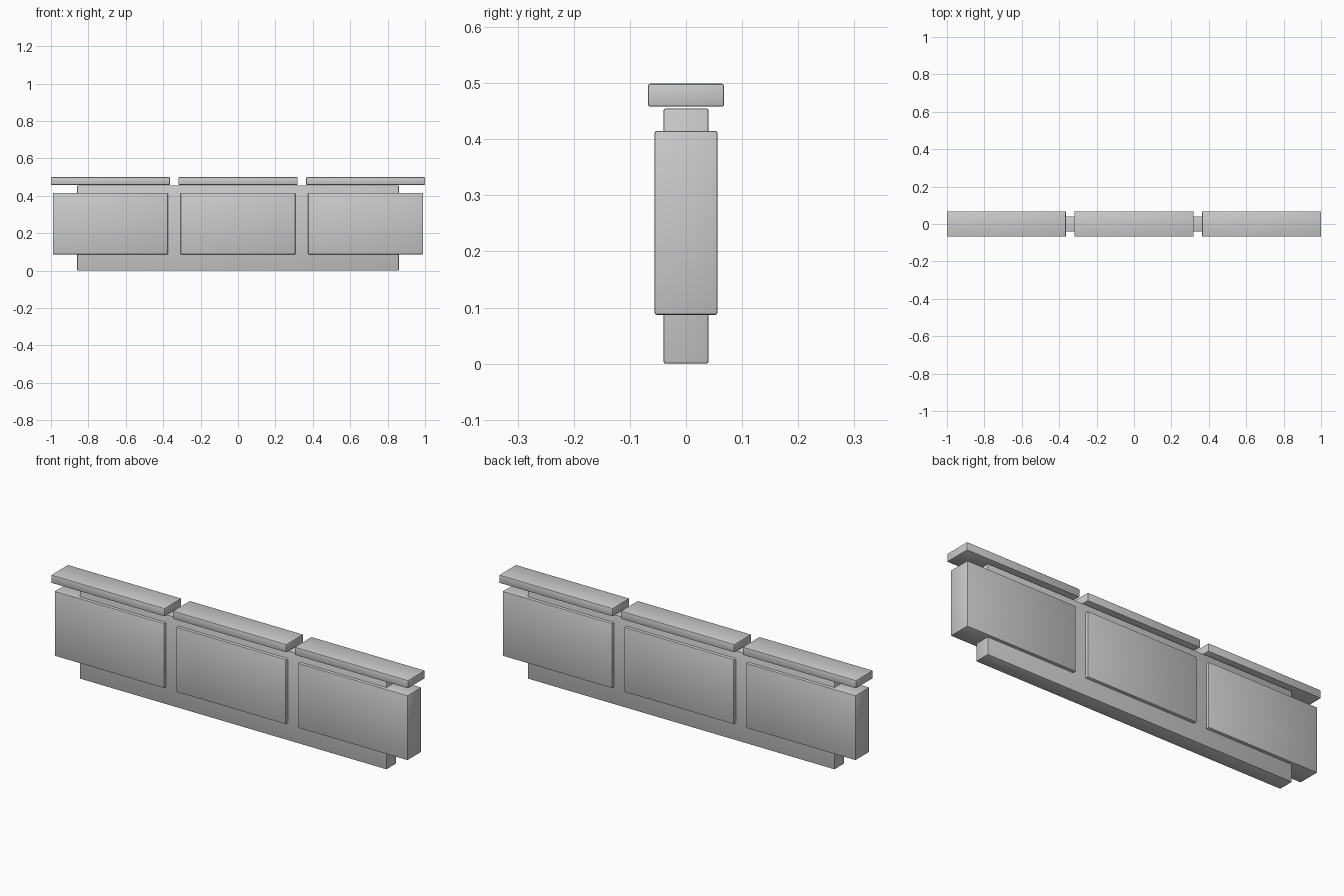
import bpy

if "Cube" in bpy.data.objects:
    bpy.data.objects.remove(bpy.data.objects["Cube"])

def block(name, x, width, depth, z0, z1, bevel=0.004):
    """Box with softened edges, spanning z0..z1, centred on y = 0."""
    bpy.ops.mesh.primitive_cube_add(size=1, location=(x, 0, (z0 + z1) / 2))
    ob = bpy.context.object
    ob.name = name
    ob.scale = (width, depth, z1 - z0)
    bpy.ops.object.transform_apply(location=False, rotation=False, scale=True)
    mod = ob.modifiers.new("soft_edges", 'BEVEL')
    mod.width = bevel
    mod.segments = 2
    bpy.ops.object.modifier_apply(modifier=mod.name)
    bpy.ops.object.shade_smooth_by_angle()
    return ob

# Long core wall
block("wall_core", 0, 1.72, 0.08, 0.0, 0.455)

# Three thick panels, each with a separate coping slab above
SPACING = 0.682
for i, side in enumerate(("left", "middle", "right")):
    x = (i - 1) * SPACING
    block(f"wall_panel_{side}", x, 0.614, 0.112, 0.087, 0.415)
    block(f"coping_slab_{side}", x, 0.636, 0.136, 0.458, 0.499)
